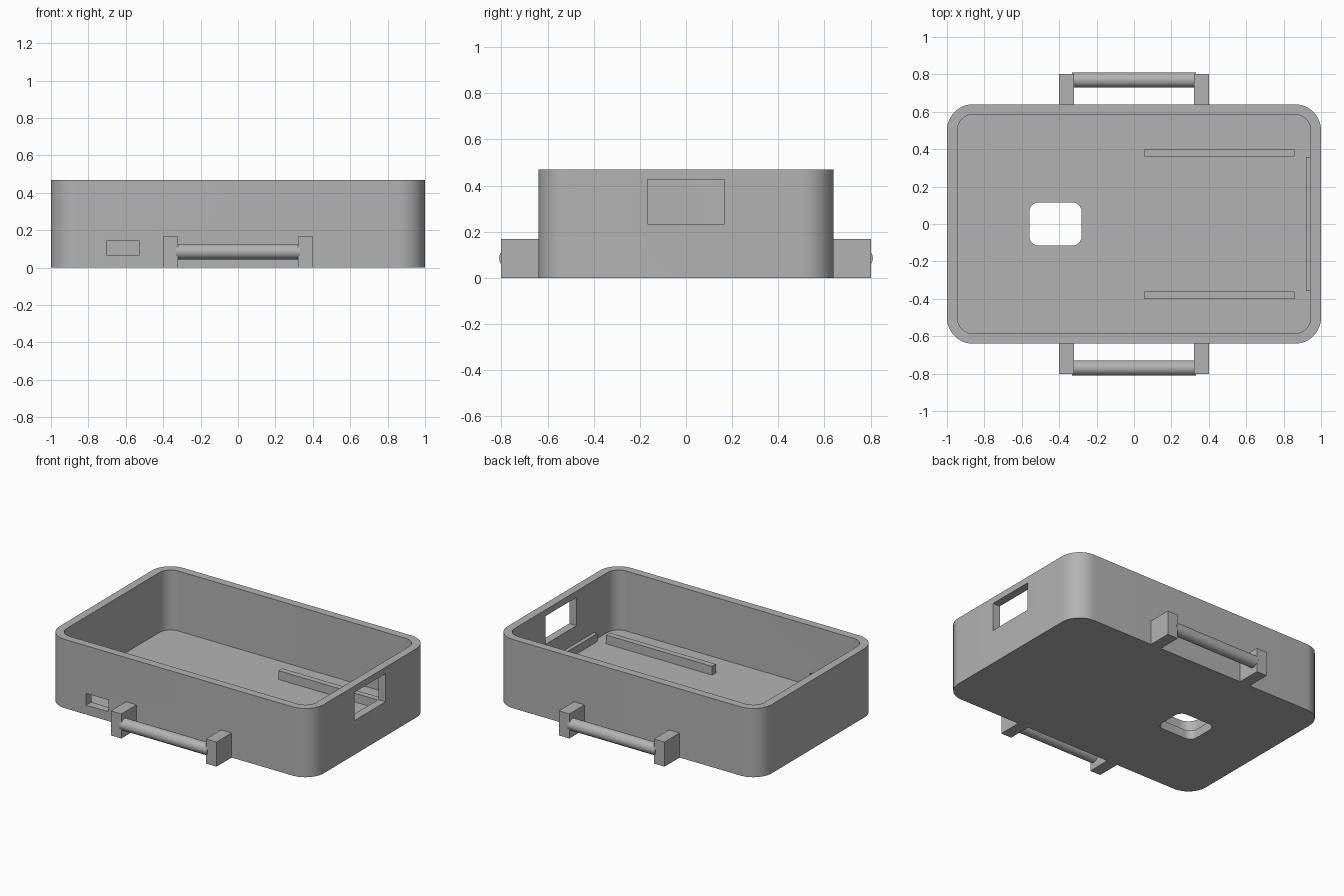
import bpy, bmesh
from math import radians, cos, sin, pi
from mathutils import Matrix

cube = bpy.data.objects.get("Cube")
if cube:
    bpy.data.objects.remove(cube, do_unlink=True)

# One plain grey for the whole model
grey = bpy.data.materials.new("plain_grey")
grey.use_nodes = True
grey.diffuse_color = (0.45, 0.45, 0.45, 1)
grey.node_tree.nodes["Principled BSDF"].inputs["Base Color"].default_value = grey.diffuse_color


def make_object(name, bm):
    bmesh.ops.recalc_face_normals(bm, faces=bm.faces)
    mesh = bpy.data.meshes.new(name)
    bm.to_mesh(mesh)
    bm.free()
    mesh.materials.append(grey)
    obj = bpy.data.objects.new(name, mesh)
    bpy.context.collection.objects.link(obj)
    return obj


def box(name, x, y, z):
    """Box from (min, max) pairs."""
    bm = bmesh.new()
    bmesh.ops.create_cube(bm, size=1)
    for v in bm.verts:
        v.co = [sum(r) / 2 + c * (r[1] - r[0]) for r, c in zip((x, y, z), v.co)]
    return make_object(name, bm)


def rounded_slab(name, x, y, z, radius, steps=12):
    """Vertical prism with rounded corners from (min, max) pairs."""
    bm = bmesh.new()
    centres = [(x[1] - radius, y[1] - radius), (x[0] + radius, y[1] - radius),
               (x[0] + radius, y[0] + radius), (x[1] - radius, y[0] + radius)]
    ring = []
    for i, (cx, cy) in enumerate(centres):
        for k in range(steps + 1):
            a = (i + k / steps) * pi / 2
            ring.append(bm.verts.new((cx + radius * cos(a), cy + radius * sin(a), z[0])))
    face = bm.faces.new(ring)
    top = bmesh.ops.extrude_face_region(bm, geom=[face])["geom"]
    bmesh.ops.translate(bm, vec=(0, 0, z[1] - z[0]),
                        verts=[v for v in top if isinstance(v, bmesh.types.BMVert)])
    return make_object(name, bm)


def activate(obj):
    bpy.ops.object.select_all(action='DESELECT')
    obj.select_set(True)
    bpy.context.view_layer.objects.active = obj


def smooth(obj):
    activate(obj)
    bpy.ops.object.shade_smooth_by_angle(angle=radians(30))


HEIGHT, FLOOR = 0.47, 0.06

# Open tray with its cavity, floor hole, side window and front slot
tray = rounded_slab("tray", (-1, 1), (-0.64, 0.64), (0, HEIGHT), 0.14)
cutters = [
    rounded_slab("cavity", (-0.945, 0.945), (-0.585, 0.585), (FLOOR, 0.6), 0.085),
    rounded_slab("floor_hole", (-0.56, -0.28), (-0.115, 0.115), (-0.1, 0.2), 0.05),
    box("side_window", (0.8, 1.1), (-0.167, 0.167), (0.234, 0.427)),
    box("front_slot", (-0.7, -0.53), (-0.75, -0.5), (0.064, 0.144)),
]
for cutter in cutters:
    cutter.hide_render = True
    activate(tray)
    mod = tray.modifiers.new(cutter.name, 'BOOLEAN')
    mod.operation, mod.solver, mod.object = 'DIFFERENCE', 'EXACT', cutter
    bpy.ops.object.modifier_apply(modifier=mod.name)
    bpy.data.objects.remove(cutter, do_unlink=True)
smooth(tray)

# Ribs on the floor and a ledge against the window wall
for label, side in (("back", 1), ("front", -1)):
    box(label + "_floor_rib", (0.055, 0.857), sorted((0.36 * side, 0.4 * side)),
        (FLOOR - 0.01, 0.12))
box("wall_ledge", (0.92, 0.95), (-0.357, 0.357), (FLOOR - 0.01, 0.115))

# Carrying handles on the front and back
for label, side in (("back", 1), ("front", -1)):
    for end, s in (("left", 1), ("right", -1)):
        box(f"{label}_handle_{end}_block", sorted((0.32 * s, 0.4 * s)),
            sorted((0.63 * side, 0.803 * side)), (0, 0.168))
    bm = bmesh.new()
    bmesh.ops.create_cone(bm, cap_ends=True, segments=48, radius1=0.04, radius2=0.04, depth=0.664,
                          matrix=Matrix.Translation((0, 0.77 * side, 0.085))
                          @ Matrix.Rotation(pi / 2, 4, 'Y'))
    smooth(make_object(label + "_handle_bar", bm))
